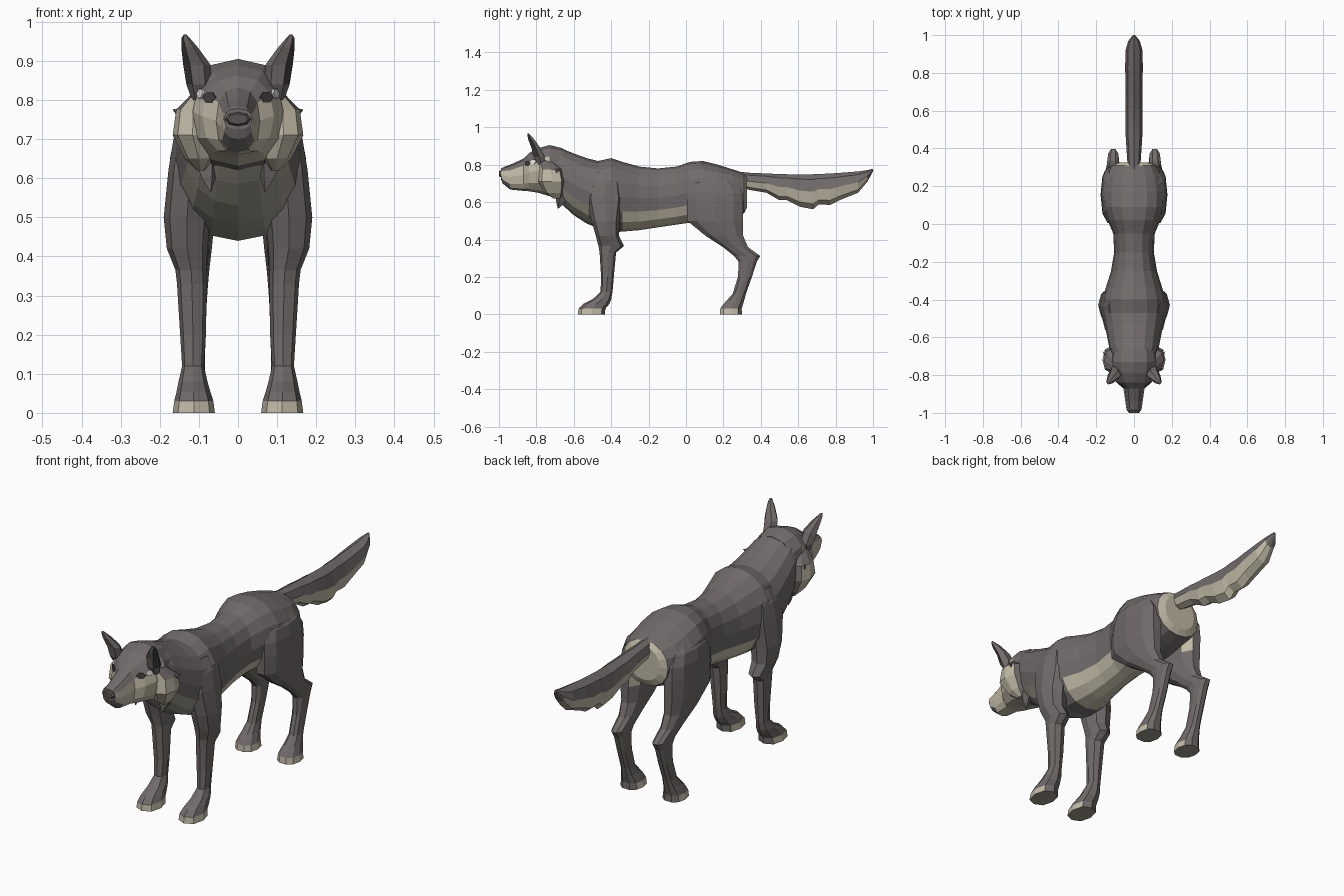
import bpy, bmesh, math
from mathutils import Vector
from mathutils.bvhtree import BVHTree

cube = bpy.data.objects.get("Cube")
if cube:
    bpy.data.objects.remove(cube)


def material(name, rgb):
    m = bpy.data.materials.new(name)
    m.use_nodes = True
    m.diffuse_color = (*rgb, 1)
    node = next(n for n in m.node_tree.nodes if n.type == 'BSDF_PRINCIPLED')
    node.inputs["Base Color"].default_value = (*rgb, 1)
    node.inputs["Roughness"].default_value = 0.9
    return m


GREY, CREAM, CHEST, DARK, EYE, NOSE = range(6)
MATS = [material("grey_fur", (.165, .147, .144)),
        material("cream_fur", (.54, .495, .385)),
        material("chest_fur", (.34, .318, .262)),
        material("dark_skin", (.055, .048, .048)),
        material("pale_eye", (.82, .8, .74)),
        material("nose_skin", (.1, .088, .085))]


def finish(name, bm, rule):
    """Fix normals, colour the faces by rule and make the object."""
    bmesh.ops.recalc_face_normals(bm, faces=bm.faces[:])
    for f in bm.faces:
        f.material_index = rule(f.calc_center_median(), f.normal)
    me = bpy.data.meshes.new(name)
    bm.to_mesh(me)
    tree = BVHTree.FromBMesh(bm)
    bm.free()
    for m in MATS:
        me.materials.append(m)
    bpy.context.collection.objects.link(bpy.data.objects.new(name, me))
    return tree


def skin(name, rings, rule):
    """Bridge a list of point rings and cap both ends."""
    bm = bmesh.new()
    loops = [[bm.verts.new(p) for p in ring] for ring in rings]
    n = len(loops[0])
    for a, b in zip(loops, loops[1:]):
        for j in range(n):
            k = (j + 1) % n
            bm.faces.new((a[j], a[k], b[k], b[j]))
    bm.faces.new(loops[0])
    bm.faces.new(loops[-1])
    return finish(name, bm, rule)


def circle(n, power):
    """Unit outline; a power below one makes it boxier."""
    for i in range(n):
        a = 2 * math.pi * i / n
        c, s = math.cos(a), math.sin(a)
        yield (math.copysign(abs(c) ** power, c), math.copysign(abs(s) ** power, s))


def loft_along(name, sections, n, rule, power=1.0):
    """Sections are (y, top, bottom, half width)."""
    rings = [[(w * c, y, (t + b) / 2 + (t - b) / 2 * s) for c, s in circle(n, power)]
             for y, t, b, w in sections]
    return skin(name, rings, rule)


def loft_up(name, sections, n, rule, side, power=0.85):
    """Sections are (z, centre x, centre y, x radius, y radius)."""
    rings = [[(side * (cx + rx * c), cy + ry * s, z) for c, s in circle(n, power)]
             for z, cx, cy, rx, ry in sections]
    return skin(name, rings, rule)


def tuft(name, base, tip, wide, thin):
    """Pointed lock of grey fur."""
    base, tip = Vector(base), Vector(tip)
    turn = (tip - base).to_track_quat('Z', 'Y')
    rings = [[base.lerp(tip, t) + turn @ Vector((thin * r * c, wide * r * s, 0))
              for c, s in circle(4, 1)] for t, r in ((0, 1), (.55, .6), (1, .04))]
    skin(name, rings, lambda c, n: GREY)


def plate(name, tree, near, w, h, lift, colour):
    """Thin almond laid on a surface."""
    loc, nor, _, _ = tree.find_nearest(Vector(near))
    turn = nor.to_track_quat('Z', 'Y')
    rings = [[loc + nor * d + turn @ Vector((w * c, h * s, 0)) for c, s in circle(6, 1.2)]
             for d in (-.002, lift)]
    skin(name, rings, lambda c, n: colour)


# Torso and neck
def body_colour(c, n):
    if c.y > .3:
        return CREAM
    if -.36 < c.y < .03 and c.z < .56:
        return CREAM
    if c.y < -.42 and (n.z < -.3 or n.y < -.3) and c.z < .7:
        return CHEST
    return GREY


loft_along("body", [
    (-.71, .895, .64, .11), (-.66, .885, .585, .13), (-.6, .86, .53, .142),
    (-.53, .835, .485, .155), (-.47, .82, .46, .165), (-.4, .835, .44, .168),
    (-.34, .815, .442, .15), (-.25, .79, .45, .122), (-.15, .78, .465, .105),
    (-.05, .79, .48, .11), (.02, .815, .49, .14), (.09, .82, .495, .163),
    (.17, .8, .5, .166), (.25, .775, .52, .152), (.31, .755, .54, .12),
    (.325, .735, .57, .085)], 16, body_colour, .92)


# Head with muzzle
def head_colour(c, n):
    if c.y < -.95 and n.y < -.35 and abs(n.x) < .75:
        return GREY
    return CREAM if n.z < .48 and c.z < .82 and c.y < -.74 else GREY


head = loft_along("head", [
    (-.99, .778, .725, .036), (-.98, .785, .7, .04), (-.94, .8, .667, .046),
    (-.87, .832, .66, .056), (-.84, .862, .658, .092), (-.79, .888, .65, .115),
    (-.73, .905, .632, .125), (-.66, .888, .61, .115)], 12, head_colour, .85)

loft_along("nose", [(-1, .765, .738, .026), (-.988, .77, .732, .035),
                    (-.97, .768, .735, .034)], 8, lambda c, n: NOSE)


# Tail, pale underneath
def tail_colour(c, n):
    line = .715 - .035 * math.sin(math.pi * min(1, max(0, (c.y - .3) / .65)))
    return CREAM if c.z < line and c.y < .985 and n.z < .35 else GREY


loft_along("tail", [
    (.26, .765, .69, .03), (.34, .757, .665, .036), (.43, .753, .65, .042),
    (.5, .75, .61, .046), (.54, .749, .61, .046), (.61, .748, .575, .046),
    (.68, .749, .562, .045), (.71, .75, .588, .045), (.77, .753, .585, .045),
    (.82, .756, .61, .047), (.92, .764, .65, .045),
    (.97, .771, .71, .03), (1, .778, .765, .006)], 8, tail_colour)

FRONT_LEG = [
    (.76, .11, -.43, .025, .05), (.7, .118, -.432, .047, .085), (.62, .122, -.435, .056, .1),
    (.5, .13, -.43, .06, .076), (.42, .13, -.42, .052, .062), (.365, .12, -.4, .04, .068),
    (.33, .118, -.418, .038, .044), (.2, .115, -.42, .033, .034), (.12, .115, -.425, .028, .032),
    (.08, .115, -.45, .037, .05), (.055, .114, -.48, .043, .07), (.03, .113, -.503, .05, .072),
    (0, .113, -.506, .054, .072)]
HIND_LEG = [
    (.75, .095, .15, .025, .08), (.7, .112, .15, .052, .125), (.65, .115, .155, .059, .152),
    (.59, .117, .155, .06, .157),
    (.5, .117, .156, .058, .156), (.42, .115, .205, .048, .105), (.36, .112, .264, .038, .07),
    (.312, .11, .327, .032, .073), (.28, .11, .33, .03, .05), (.2, .11, .315, .027, .039),
    (.11, .112, .285, .027, .037), (.07, .113, .262, .035, .05),
    (.05, .113, .25, .042, .056), (.03, .113, .24, .048, .06), (0, .113, .24, .052, .062)]
EAR = [(.8, .1, -.775, .018, .018), (.84, .1, -.785, .032, .034), (.89, .105, -.803, .035, .027),
       (.935, .124, -.827, .021, .019), (.958, .134, -.84, .011, .009),
       (.967, .135, -.845, .004, .004)]
CHEEK = [(.825, .095, -.755, .015, .035), (.775, .115, -.722, .043, .06),
         (.71, .116, -.718, .051, .072), (.65, .1, -.705, .036, .05), (.62, .095, -.69, .01, .02)]


def paw_colour(heel):
    def rule(c, n):
        if n.z < -.9 and c.z < .01:
            return CHEST
        return CREAM if c.z < .02 and c.y < heel else GREY
    return rule


# Paired parts
for side, label in ((1, "left"), (-1, "right")):
    front_paw, hind_paw = paw_colour(-.45), paw_colour(.27)

    def hind_colour(c, n):
        inner = n.x * side < -.3 and n.y > .2 and c.z > .5
        return CREAM if inner else hind_paw(c, n)

    def cheek_colour(c, n):
        return GREY if n.y > .25 or (n.z > .45 and n.y > -.3) else CREAM

    loft_up(label + "_front_leg", FRONT_LEG, 8, front_paw, side)
    loft_up(label + "_hind_leg", HIND_LEG, 10, hind_colour, side)
    loft_up(label + "_ear", EAR, 6, lambda c, n: DARK if n.x * side > .3 and n.y < -.1
            and c.z > .84 else GREY, side, 1)
    loft_up(label + "_cheek", CHEEK, 8, cheek_colour, side)
    plate(label + "_eye_rim", head, (side * .083, -.86, .808), .022, .016, .002, DARK)
    plate(label + "_eye", head, (side * .106, -.822, .818), .018, .014, .006, EYE)
    # Neck ruff
    tuft(label + "_cheek_tuft", (side * .115, -.74, .75), (side * .166, -.675, .775), .03, .012)
    tuft(label + "_neck_tuft", (side * .08, -.66, .64), (side * .07, -.685, .565), .04, .03)
